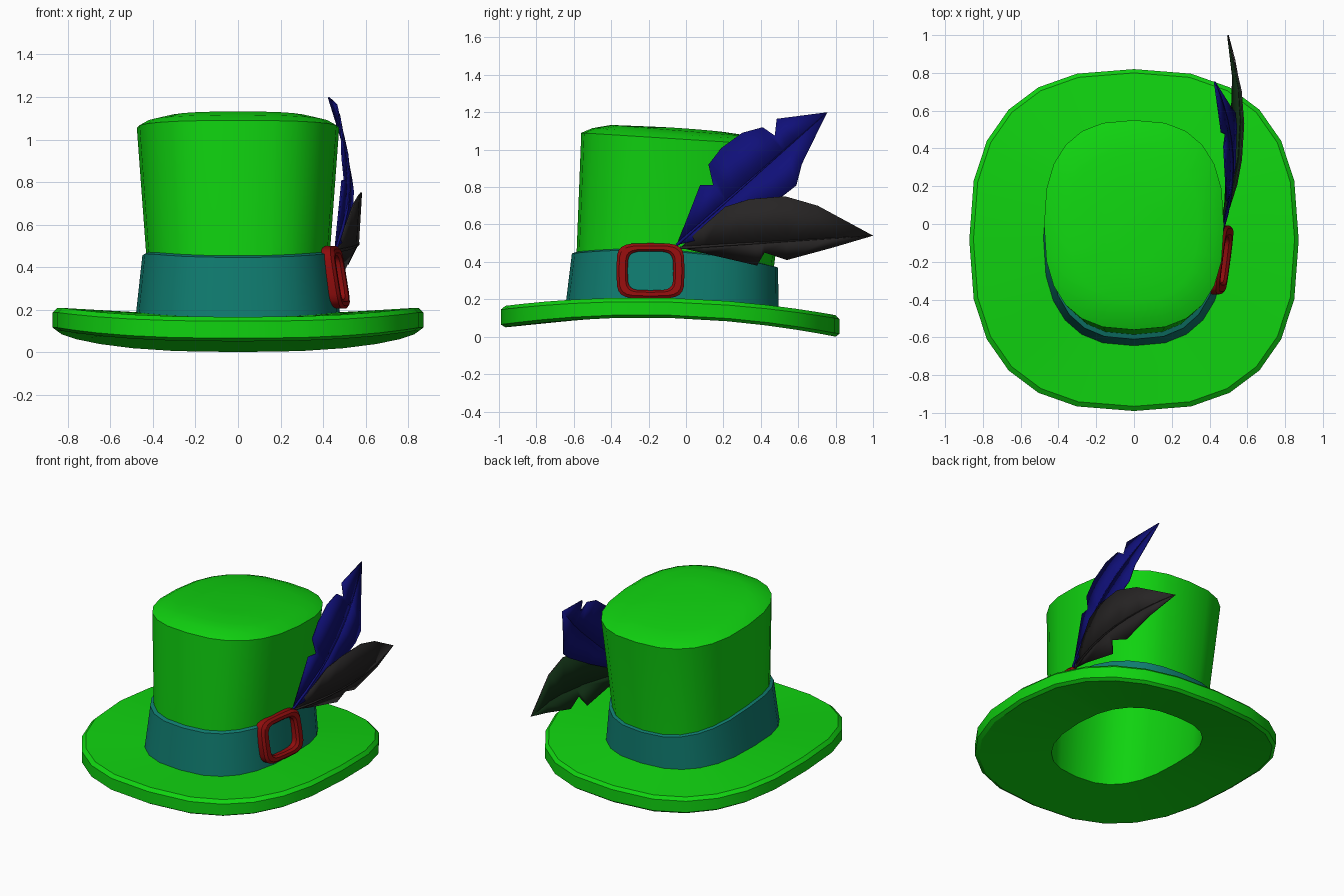
import bpy
import bmesh
from math import sin, cos, pi, radians, copysign
from mathutils import Vector

if "Cube" in bpy.data.objects:
    bpy.data.objects.remove(bpy.data.objects["Cube"], do_unlink=True)


def material(name, r, g, b):
    m = bpy.data.materials.new(name)
    m.use_nodes = True
    m.diffuse_color = (r, g, b, 1)
    bsdf = m.node_tree.nodes["Principled BSDF"]
    bsdf.inputs["Base Color"].default_value = (r, g, b, 1)
    bsdf.inputs["Roughness"].default_value = 0.8
    return m


GREEN = material("bright green felt", 0.005, 0.65, 0.005)
TEAL = material("teal ribbon", 0.005, 0.2, 0.16)
RED = material("red buckle", 0.28, 0.004, 0.004)
BLUE = material("navy feather", 0.005, 0.005, 0.19)
CHARCOAL = material("charcoal feather", 0.02, 0.018, 0.018)
DARK_GREEN = material("dark green feather", 0.006, 0.032, 0.008)


def superellipse(count, power):
    """Unit rounded-square outline, starting at the front (v = -1)."""
    points = []
    for i in range(count):
        a = 2 * pi * i / count - pi / 2
        u, v = cos(a), sin(a)
        points.append((copysign(abs(u) ** (2 / power), u) if abs(u) > 1e-6 else 0,
                       copysign(abs(v) ** (2 / power), v) if abs(v) > 1e-6 else 0))
    return points


def hat_ring(half_width, front, back, z_front, z_side, z_back):
    """Hat outline whose height bends from front over the sides to the back."""
    mid, half = (front + back) / 2, (back - front) / 2
    tilt, bow = (z_back - z_front) / 2, (z_back + z_front) / 2 - z_side
    return [Vector((u * half_width, mid + v * half, z_side + tilt * v + bow * v * v))
            for u, v in superellipse(24, 2.55)]


def finish(name, bm, mats, angle=30, recalc=True):
    if recalc:
        bmesh.ops.recalc_face_normals(bm, faces=bm.faces[:])
    mesh = bpy.data.meshes.new(name)
    bm.to_mesh(mesh)
    bm.free()
    obj = bpy.data.objects.new(name, mesh)
    bpy.context.collection.objects.link(obj)
    for m in mats:
        mesh.materials.append(m)
    bpy.ops.object.select_all(action='DESELECT')
    obj.select_set(True)
    bpy.context.view_layer.objects.active = obj
    bpy.ops.object.shade_smooth_by_angle(angle=radians(angle))
    return obj


def loft(name, rings, mat, closed):
    """Skin a list of rings; join last to first, or cap both ends."""
    bm = bmesh.new()
    loops = [[bm.verts.new(p) for p in ring] for ring in rings]
    pairs = list(zip(loops, loops[1:]))
    if closed:
        pairs.append((loops[-1], loops[0]))
    for a, b in pairs:
        for i in range(len(a)):
            j = (i + 1) % len(a)
            bm.faces.new((a[i], a[j], b[j], b[i]))
    if not closed:
        for loop in (loops[0], loops[-1]):
            bm.faces.new(loop)
    return finish(name, bm, [mat])


# Curved brim with a rounded edge and an open centre
loft("brim", [
    hat_ring(0.43, -0.60, 0.46, 0.165, 0.185, 0.16),
    hat_ring(0.85, -0.965, 0.80, 0.165, 0.207, 0.115),
    hat_ring(0.872, -0.99, 0.82, 0.145, 0.185, 0.095),
    hat_ring(0.872, -0.99, 0.82, 0.065, 0.115, 0.015),
    hat_ring(0.85, -0.965, 0.80, 0.05, 0.10, 0.0),
    hat_ring(0.40, -0.57, 0.43, 0.09, 0.11, 0.08),
], GREEN, True)

# Hollow crown: lining, outer wall, then domed top
loft("crown", [
    hat_ring(0.44, -0.52, 0.51, 1.05, 1.01, 0.98),
    hat_ring(0.40, -0.57, 0.43, 0.09, 0.11, 0.08),
    hat_ring(0.425, -0.59, 0.455, 0.16, 0.18, 0.155),
    hat_ring(0.432, -0.585, 0.47, 0.45, 0.46, 0.37),
    hat_ring(0.476, -0.56, 0.55, 1.09, 1.055, 1.02),
    hat_ring(0.43, -0.50, 0.49, 1.115, 1.08, 1.045),
    hat_ring(0.34, -0.40, 0.38, 1.132, 1.10, 1.068),
    hat_ring(0.18, -0.20, 0.20, 1.124, 1.113, 1.095),
], GREEN, False)

# Ribbon band around the crown
loft("hat_band", [
    hat_ring(0.42, -0.58, 0.45, 0.16, 0.18, 0.155),
    hat_ring(0.48, -0.645, 0.495, 0.16, 0.18, 0.155),
    hat_ring(0.45, -0.61, 0.492, 0.445, 0.455, 0.37),
    hat_ring(0.42, -0.575, 0.455, 0.457, 0.467, 0.38),
], TEAL, True)


# Buckle frame lying on the slanted left side of the band
def buckle_ring(half_y, half_z, depth):
    points = []
    for u, v in superellipse(24, 4.5):
        y, z = u * half_y, v * half_z
        points.append(Vector((0.463 + depth + 0.13 * y - 0.16 * z, y - 0.19, z + 0.352)))
    return points


loft("buckle", [
    buckle_ring(0.182, 0.148, -0.03),
    buckle_ring(0.182, 0.148, 0.012),
    buckle_ring(0.168, 0.134, 0.026),
    buckle_ring(0.134, 0.115, 0.026),
    buckle_ring(0.122, 0.104, 0.012),
    buckle_ring(0.122, 0.104, -0.03),
], RED, True)


def feather(name, base, tip, upper, lower, shape, mats):
    """Two notched vanes, given as (y, z) edges, joined along a central rib."""
    base, tip = Vector(base), Vector(tip)
    length = (tip - base).length
    along = (tip - base) / length
    across = Vector((along.y, -along.x))

    def place(s, t):
        p = base + along * s + across * t
        return Vector((shape(s, t), p.x, p.y))

    bm = bmesh.new()
    for edge, flip in ((upper, False), (lower, True)):
        path = [(0, 0)]
        path += [((Vector(p) - base).dot(along), (Vector(p) - base).dot(across)) for p in edge]
        path.append((length, 0))
        for (s0, t0), (s1, t1) in zip(path, path[1:]):
            corners = [place(s0, 0), place(s1, 0)]
            if t1:
                corners.append(place(s1, t1))
            if t0:
                corners.append(place(s0, t0))
            if flip:
                corners.reverse()
            bm.faces.new([bm.verts.new(c) for c in corners])
    bmesh.ops.remove_doubles(bm, verts=bm.verts[:], dist=1e-4)
    # Outer faces must look away from the hat
    bm.normal_update()
    if sum(f.normal.x for f in bm.faces) < 0:
        bmesh.ops.reverse_faces(bm, faces=bm.faces[:])
    obj = finish(name, bm, mats, recalc=False)
    solid = obj.modifiers.new("thickness", 'SOLIDIFY')
    solid.thickness = 0.008
    solid.material_offset = len(mats) - 1

    # Tapered central quill
    curve = bpy.data.curves.new(name + "_quill", 'CURVE')
    curve.dimensions = '3D'
    curve.bevel_depth = 0.008
    curve.bevel_resolution = 1
    spline = curve.splines.new('POLY')
    steps = 8
    spline.points.add(steps)
    for i, point in enumerate(spline.points):
        s = length * i / steps
        point.co = (*place(s, 0), 1)
        point.radius = 1.1 - i / steps
    curve.materials.append(mats[0])
    bpy.context.collection.objects.link(bpy.data.objects.new(name + "_quill", curve))


# Tall feather, bowing out and curling back at the tip
feather("tall_feather", (-0.05, 0.49), (0.755, 1.2),
        [(0.075, 0.81), (0.145, 0.81), (0.12, 0.92), (0.19, 1.01),
         (0.3, 1.09), (0.41, 1.12), (0.475, 1.075), (0.485, 1.165)],
        [(0.075, 0.52), (0.3, 0.63), (0.52, 0.755), (0.59, 0.81), (0.62, 0.925)],
        lambda s, t: 0.462 + 0.26 * s - 0.27 * s * s + 0.14 * t,
        [BLUE])

# Low feather, leaning outwards, with a greener inner face
feather("low_feather", (-0.03, 0.475), (1.0, 0.54),
        [(0.09, 0.59), (0.21, 0.695), (0.34, 0.735), (0.53, 0.75), (0.705, 0.70)],
        [(0.1, 0.445), (0.38, 0.38), (0.42, 0.45), (0.54, 0.41), (0.78, 0.475)],
        lambda s, t: 0.46 + 0.38 * s - 0.33 * s * s - (0.5 * t if t > 0 else 0.06 * t),
        [CHARCOAL, DARK_GREEN])
